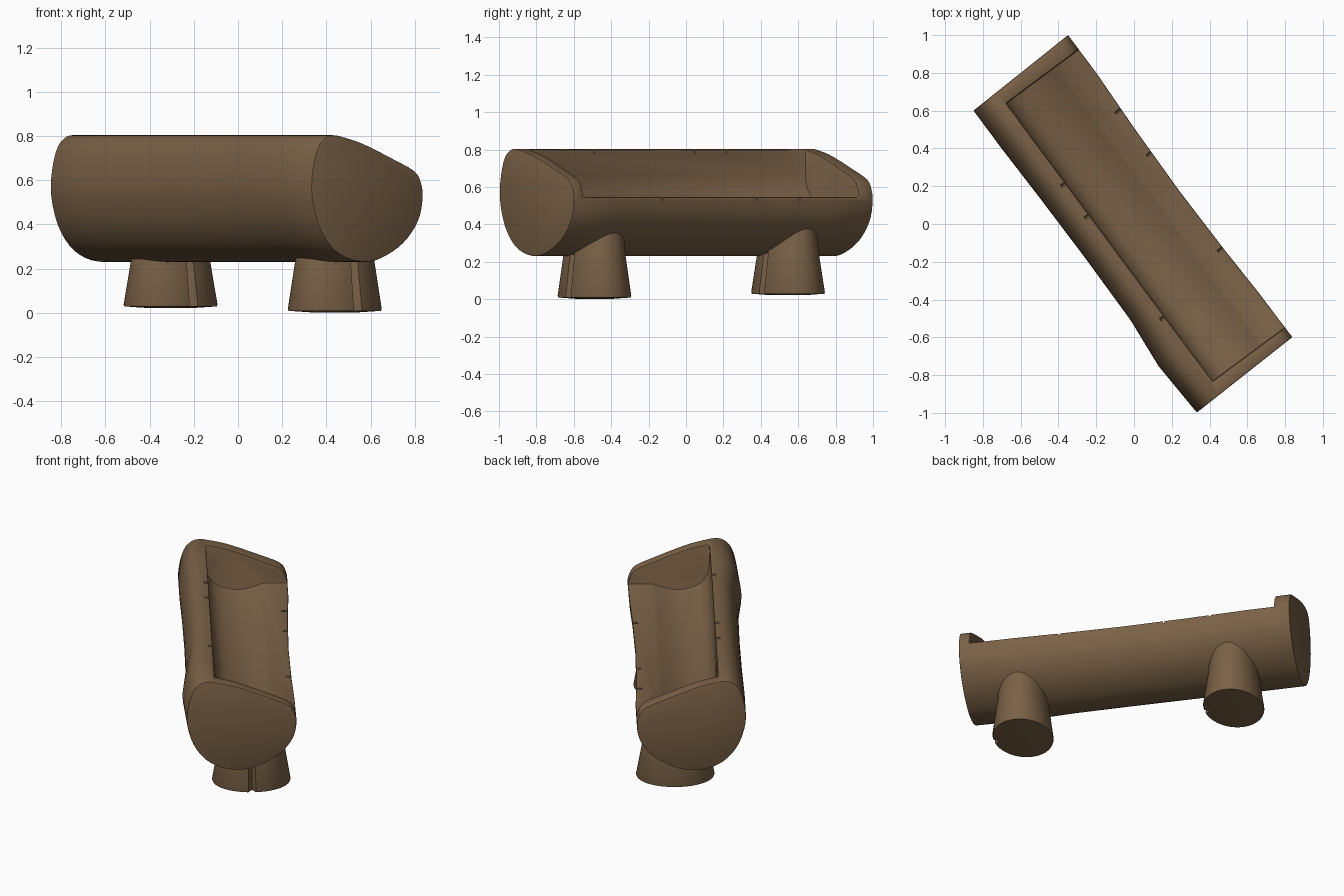
import bpy, bmesh, math
from mathutils import Vector

if "Cube" in bpy.data.objects:
    bpy.data.objects.remove(bpy.data.objects["Cube"])

# Bench axes: U runs along the log, V points from backrest to open front
U, V = Vector((0.596, -0.803, 0)), Vector((0.803, 0.596, 0))
bark = bpy.data.materials.new("brown wood")
bark.diffuse_color = (0.195, 0.12, 0.062, 1)
bark.use_nodes = True
bark.node_tree.nodes["Principled BSDF"].inputs["Base Color"].default_value = bark.diffuse_color


def world(u, v, z):
    return U * u + V * v + Vector((0, 0, z))


def loft(name, rings):
    """Skin closed rings of (u, v, z) points and cap both ends."""
    bm = bmesh.new()
    rows = [[bm.verts.new(world(*p)) for p in ring] for ring in rings]
    n = len(rows[0])
    for a, b in zip(rows, rows[1:]):
        for i in range(n):
            bm.faces.new((a[i], a[(i + 1) % n], b[(i + 1) % n], b[i]))
    bm.faces.new(rows[0][::-1])
    bm.faces.new(rows[-1])
    bmesh.ops.recalc_face_normals(bm, faces=bm.faces)
    me = bpy.data.meshes.new(name)
    bm.to_mesh(me)
    bm.free()
    me.materials.append(bark)
    ob = bpy.data.objects.new(name, me)
    bpy.context.collection.objects.link(ob)
    return ob


def cut(ob, cutter):
    m = ob.modifiers.new("cut", "BOOLEAN")
    m.operation, m.object, m.solver = "DIFFERENCE", cutter, "EXACT"
    cutter.hide_render = True
    cutter.hide_set(True)


def smooth_loop(pts, steps, closed=True):
    """Catmull-Rom interpolation through 2D points."""
    out, n = [], len(pts)
    idx = (lambda i: i % n) if closed else (lambda i: min(max(i, 0), n - 1))
    for i in range(n if closed else n - 1):
        p = [Vector(pts[idx(i + k)]) for k in (-1, 0, 1, 2)]
        for s in range(steps):
            t = s / steps
            out.append(0.5 * (2 * p[1] + (p[2] - p[0]) * t
                       + (2 * p[0] - 5 * p[1] + 4 * p[2] - p[3]) * t * t
                       + (3 * p[1] - p[0] - 3 * p[2] + p[3]) * t ** 3))
    if not closed:
        out.append(Vector(pts[-1]))
    return out


# Log cross-section: round below, sloping down to the front on top
section = smooth_loop([(-0.322, 0.53), (-0.318, 0.64), (-0.29, 0.74), (-0.25, 0.788),
                       (-0.20, 0.804), (-0.12, 0.79), (-0.02, 0.762), (0.16, 0.69),
                       (0.27, 0.64), (0.305, 0.59), (0.316, 0.53), (0.30, 0.44),
                       (0.25, 0.36), (0.175, 0.295), (0.07, 0.245), (-0.02, 0.23),
                       (-0.125, 0.248), (-0.215, 0.302), (-0.285, 0.40)], 3)
rings = []
# station, front width factor, back width factor
for u, front, back in [(-1, 1, 1), (-0.75, 1.0, 1.0), (-0.4, 0.96, 0.98), (0, 0.94, 0.97),
                       (0.4, 0.96, 0.98), (0.68, 0.99, 1.06), (1, 1, 1.01)]:
    ring = []
    for v, z in section:
        skew = 0 if abs(u) < 1 else (-0.035 * v if u < 0 else -0.03 * v - 0.01)
        ring.append((u + skew, v * (front if v > 0 else back), z))
    rings.append(ring)
log = loft("log_body", rings)

# Hollow seat: upright back, curved floor, flat front lip
floor = smooth_loop([(-0.165, 0.66), (-0.15, 0.60), (-0.10, 0.54), (0.0, 0.508),
                     (0.08, 0.515), (0.17, 0.545)], 4, closed=False)
hollow = [(-0.16, 1.0)] + [tuple(p) for p in floor] + [(0.5, 0.547), (0.5, 1.0)]
cut(log, loft("seat_cutter", [[(u, v, z) for v, z in hollow] for u in (-0.917, 0.917)]))

bev = log.modifiers.new("worn edges", "BEVEL")
bev.width, bev.segments, bev.limit_method = 0.014, 2, "ANGLE"
bev.angle_limit = math.radians(45)


# Small cracks on the backrest rim and the front lip
def crack(name, u, v, z, w, d):
    tri = [(u - w, z + 0.02), (u + w, z + 0.02), (u, z - d)]
    return loft(name, [[(a, v + s, b) for a, b in tri] for s in (-0.03, 0.03)])


for i, (u, v, z) in enumerate([(-0.39, -0.16, 0.80), (-0.18, -0.16, 0.80), (0.49, -0.16, 0.80),
                               (-0.53, 0.30, 0.547), (-0.25, 0.30, 0.547), (0.38, 0.30, 0.547)]):
    cut(log, crack(f"crack_cutter_{i}", u, v, z, 0.014, 0.024))


# Tapered stump legs, each split by a narrow notch facing along the log
def leg(name, cu, cv, base):
    rows, n = [], 64
    for z, k in [(base - 0.004, 0.5), (base + 0.003, 0.985), (base + 0.012, 1.0),
                 (0.24, 0.84), (0.42, 0.76)]:
        row = []
        for i in range(n):
            a = 2 * math.pi * i / n
            r = k * (0.80 if i == 0 else 1)
            row.append((cu + 0.176 * r * math.cos(a), cv + 0.23 * r * math.sin(a), z))
        rows.append(row)
    return loft(name, rows)


legs = [leg("left_leg", -0.62, 0.08, 0.026), leg("right_leg", 0.654, 0.06, 0.006)]

# Smooth shading with crisp edges
for ob in [log] + legs:
    bpy.ops.object.select_all(action="DESELECT")
    ob.select_set(True)
    bpy.context.view_layer.objects.active = ob
    for m in list(ob.modifiers):
        bpy.ops.object.modifier_apply(modifier=m.name)
    bpy.ops.object.shade_smooth_by_angle(angle=math.radians(35))
for ob in [o for o in bpy.data.objects if "cutter" in o.name]:
    bpy.data.objects.remove(ob)
